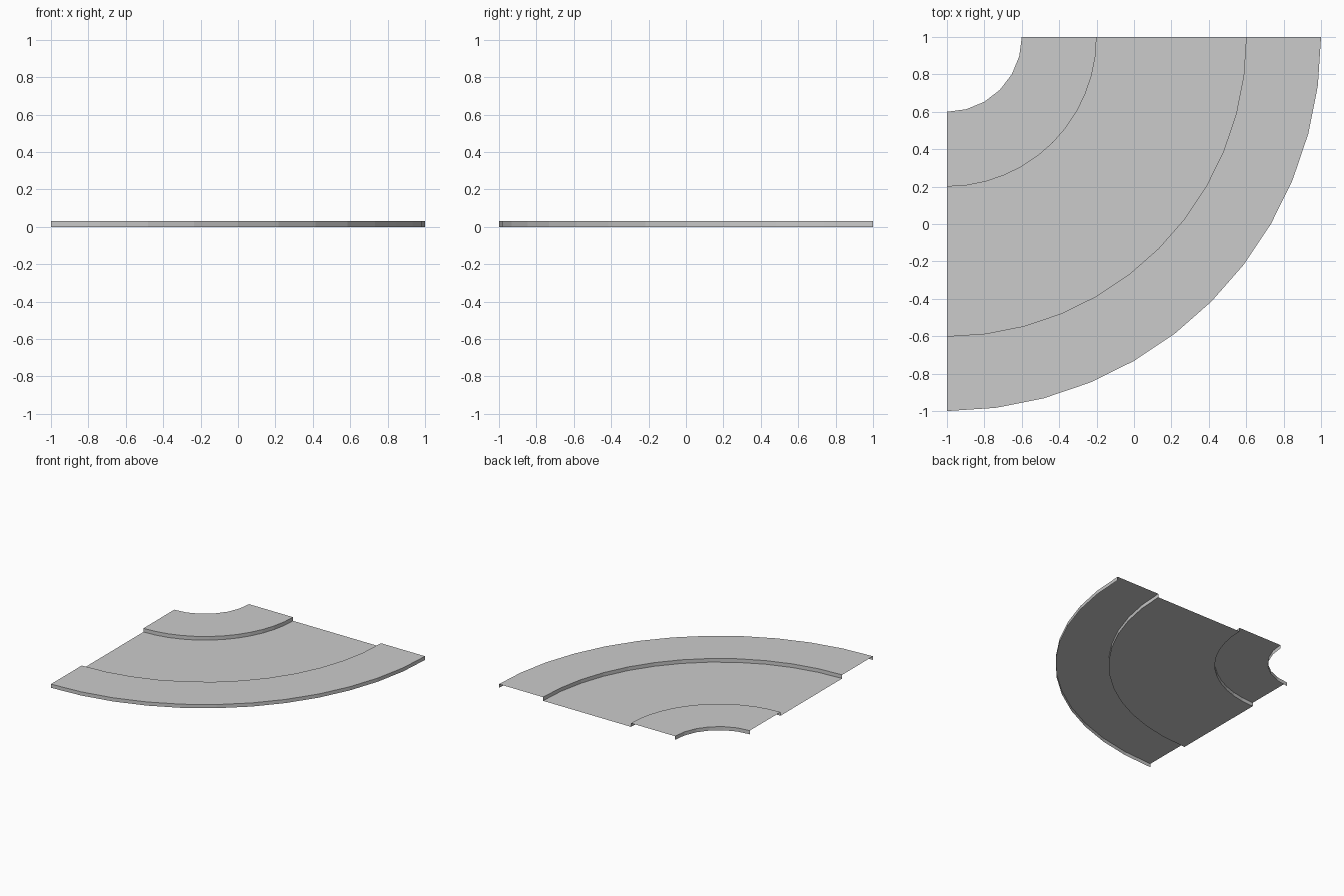
import bpy, bmesh
from math import sin, cos, pi

if "Cube" in bpy.data.objects:
    bpy.data.objects.remove(bpy.data.objects["Cube"])

SEGMENTS = 12
CURB = 0.03          # sidewalk height above the road
CENTRE = (-1, 1)     # centre of the bend


def arc_point(r, z, i):
    a = -pi / 2 + (pi / 2) * i / SEGMENTS
    return (CENTRE[0] + r * cos(a), CENTRE[1] + r * sin(a), z)


def row_points(r, z, step):
    """Points along a quarter arc; step 2 gives a coarser, six-sided arc."""
    pts = []
    for i in range(SEGMENTS + 1):
        lo = i - i % step
        hi = min(lo + step, SEGMENTS)
        t = (i - lo) / step
        p, q = arc_point(r, z, lo), arc_point(r, z, hi)
        pts.append([u + (v - u) * t for u, v in zip(p, q)])
    return pts


def sweep(name, profile):
    """Sweep an open (radius, height, step) profile through the bend."""
    bm = bmesh.new()
    rows = [[bm.verts.new(p) for p in row_points(*point)] for point in profile]
    for a, b in zip(rows, rows[1:]):
        for i in range(SEGMENTS):
            bm.faces.new((a[i], b[i], b[i + 1], a[i + 1]))
    mesh = bpy.data.meshes.new(name)
    bm.to_mesh(mesh)
    bm.free()
    obj = bpy.data.objects.new(name, mesh)
    bpy.context.collection.objects.link(obj)
    return obj


# Sidewalks: thin open shells with a top and two curb walls
sweep("inner_sidewalk", [(0.4, 0, 2), (0.4, CURB, 2), (0.8, CURB, 1), (0.8, 0, 1)])
sweep("outer_sidewalk", [(1.6, 0, 1), (1.6, CURB, 1), (2.0, CURB, 1), (2.0, 0, 1)])

# Road surface lying between the curbs
sweep("road", [(0.8, 0, 1), (1.6, 0, 1)])
